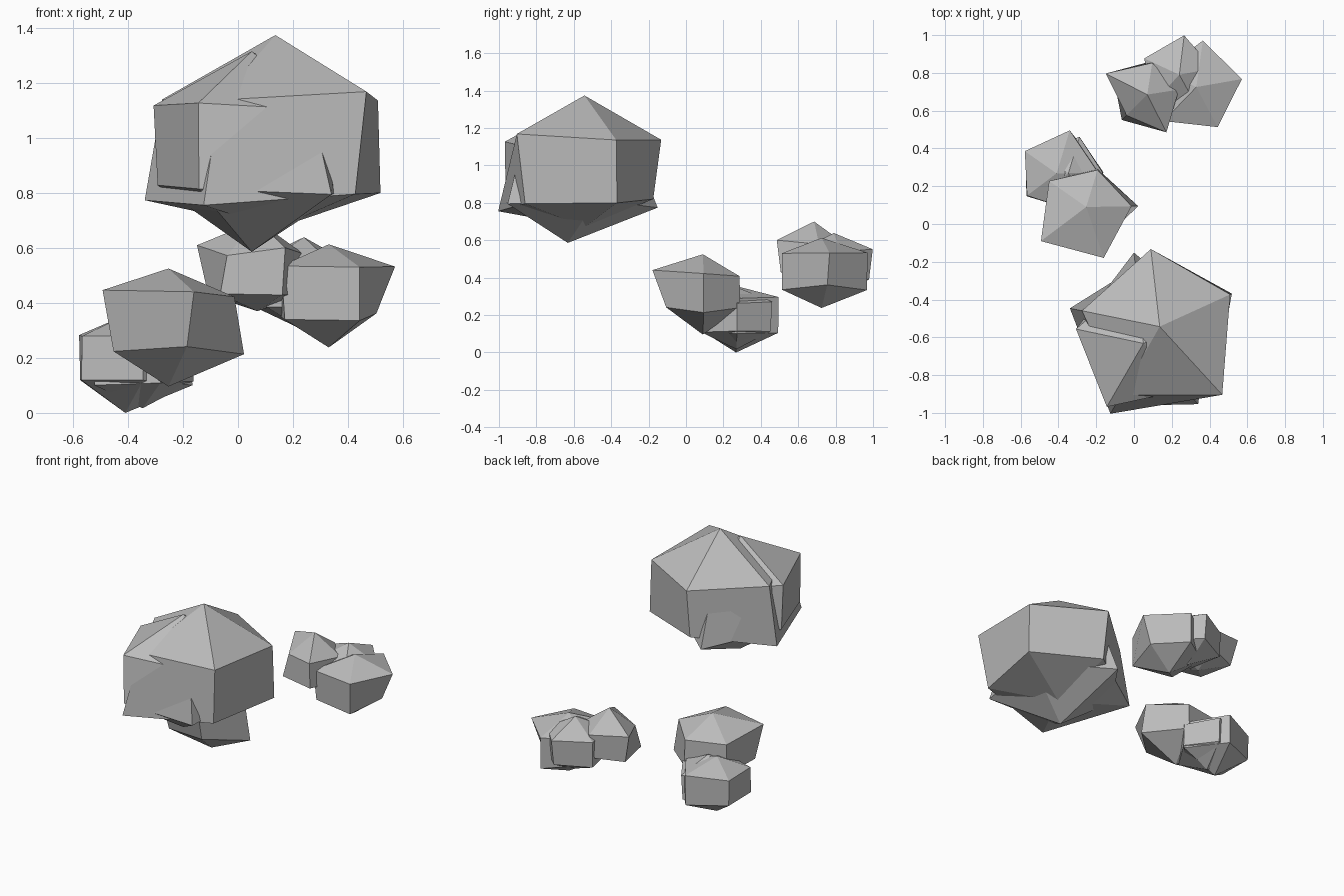
import bpy, bmesh
from math import radians, cos, sin

SIDES = 5
SLOPE = 0.405  # height of a ring corner relative to its radius

default = bpy.data.objects.get("Cube")
if default:
    bpy.data.objects.remove(default, do_unlink=True)

stone = bpy.data.materials.new("grey_stone")
stone.use_nodes = True
stone.diffuse_color = (0.5, 0.5, 0.5, 1)
stone.node_tree.nodes["Principled BSDF"].inputs["Base Color"].default_value = stone.diffuse_color


def rock(name, centre, turn, top, bottom, upper, lower):
    """Five-sided boulder: two uneven rings of corners closed by a peak and a root."""
    bm = bmesh.new()

    def ring(radii, direction):
        corners = []
        for i, radius in enumerate(radii):
            angle = radians(turn + i * 360 / SIDES)
            corners.append(bm.verts.new((radius * cos(angle),
                                         radius * sin(angle),
                                         direction * radius * SLOPE)))
        return corners

    high, low = ring(upper, 1), ring(lower, -1)
    peak = bm.verts.new((0, 0, top))
    root = bm.verts.new((0, 0, -bottom))
    for i in range(SIDES):
        j = (i + 1) % SIDES
        bm.faces.new((low[i], low[j], high[j], high[i]))
        bm.faces.new((high[i], high[j], peak))
        bm.faces.new((low[j], low[i], root))
    bmesh.ops.recalc_face_normals(bm, faces=bm.faces)

    mesh = bpy.data.meshes.new(name)
    bm.to_mesh(mesh)
    bm.free()
    mesh.materials.append(stone)
    obj = bpy.data.objects.new(name, mesh)
    obj.location = centre
    bpy.context.collection.objects.link(obj)
    return obj


# Large high cluster: two boulders grown into each other
rock("large_rock_main", centre=(0.136, -0.543, 0.97), turn=-47.5, top=0.404, bottom=0.3,
     upper=(0.49, 0.41, 0.413, 0.42, 0.415),
     lower=(0.43, 0.42, 0.37, 0.485, 0.53))
rock("large_rock_inner", centre=(0.05, -0.632, 0.97), turn=-48, top=0.345, bottom=0.384,
     upper=(0.33, 0.35, 0.35, 0.365, 0.388),
     lower=(0.433, 0.38, 0.483, 0.35, 0.384))

# Low cluster on the right: one tall boulder over two sunken ones
rock("low_rock_upper", centre=(-0.253, 0.09, 0.325), turn=-71, top=0.2, bottom=0.229,
     upper=(0.285, 0.24, 0.205, 0.24, 0.3),
     lower=(0.207, 0.275, 0.21, 0.24, 0.25))
rock("low_rock_back", centre=(-0.41, 0.268, 0.2), turn=-71, top=0.155, bottom=0.2,
     upper=(0.2, 0.22, 0.238, 0.205, 0.196),
     lower=(0.2, 0.245, 0.235, 0.2, 0.2))
rock("low_rock_inner", centre=(-0.347, 0.27, 0.19), turn=-71, top=0.16, bottom=0.173,
     upper=(0.2, 0.18, 0.2, 0.19, 0.197),
     lower=(0.2, 0.185, 0.19, 0.2, 0.22))

# Back cluster: three boulders of similar size
rock("back_rock_left", centre=(0.33, 0.725, 0.433), turn=-62, top=0.18, bottom=0.195,
     upper=(0.24, 0.245, 0.248, 0.2, 0.25),
     lower=(0.24, 0.176, 0.245, 0.2, 0.23))
rock("back_rock_right", centre=(0.07, 0.685, 0.51), turn=-63, top=0.19, bottom=0.14,
     upper=(0.224, 0.17, 0.17, 0.246, 0.155),
     lower=(0.2, 0.19, 0.18, 0.2, 0.19))
rock("back_rock_middle", centre=(0.24, 0.79, 0.467), turn=-61, top=0.172, bottom=0.167,
     upper=(0.2, 0.18, 0.21, 0.205, 0.2),
     lower=(0.2, 0.18, 0.19, 0.2, 0.2))
